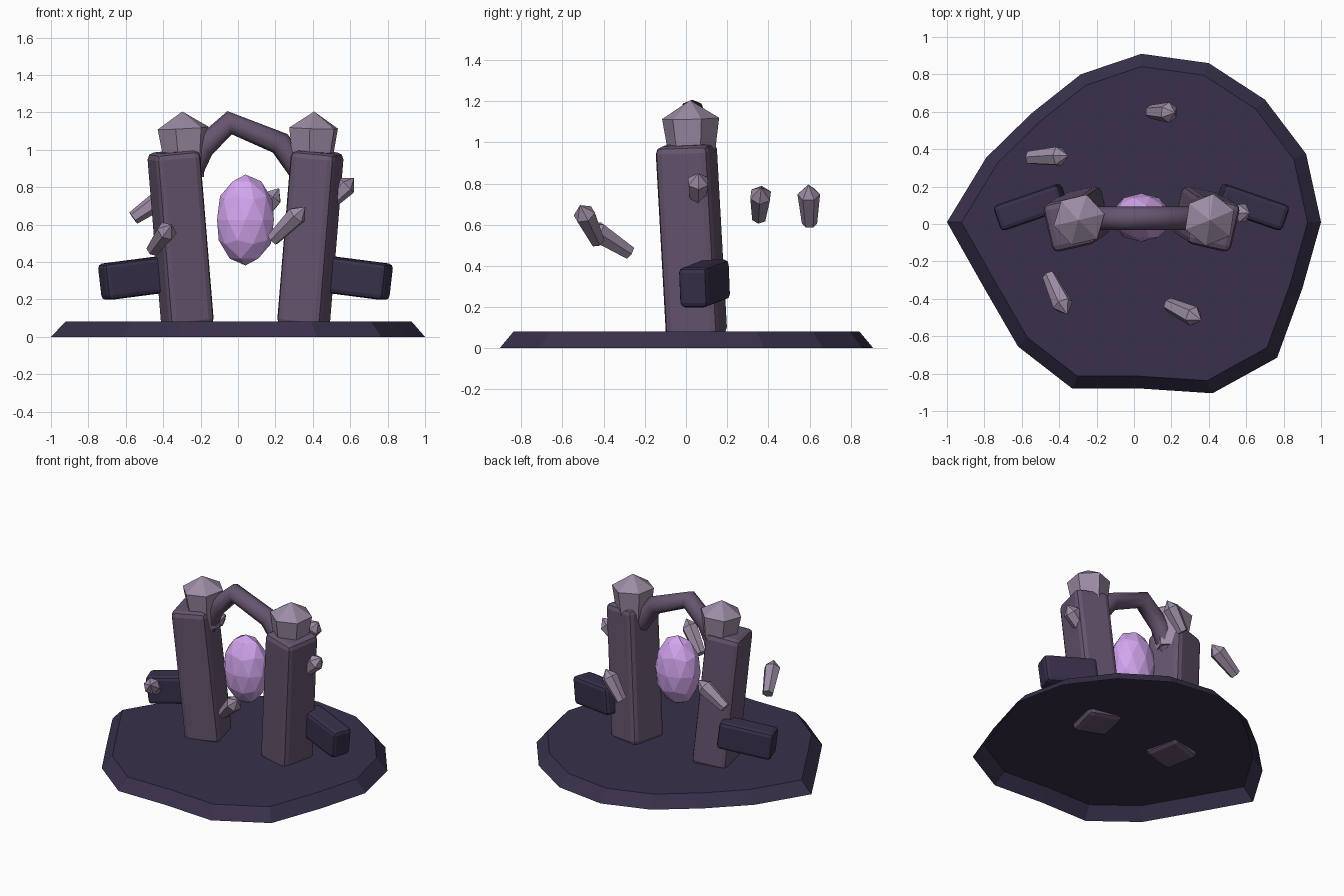
import bpy, bmesh, math
from mathutils import Vector, Matrix

if "Cube" in bpy.data.objects:
    bpy.data.objects.remove(bpy.data.objects["Cube"])

CX, CY = 0.04, 0.03  # centre line of the gateway


def material(name, rgb):
    m = bpy.data.materials.new(name)
    m.diffuse_color = (*rgb, 1)
    m.use_nodes = True
    m.node_tree.nodes["Principled BSDF"].inputs["Base Color"].default_value = m.diffuse_color
    return m


DARK = material("dark_stone", (0.04, 0.03, 0.07))
STONE = material("pillar_stone", (0.13, 0.09, 0.155))
CRYSTAL = material("pale_crystal", (0.33, 0.26, 0.37))
GLOW = material("lilac_core", (0.65, 0.38, 0.86))


def make_object(name, bm, mat):
    me = bpy.data.meshes.new(name)
    bm.to_mesh(me)
    bm.free()
    me.materials.append(mat)
    ob = bpy.data.objects.new(name, me)
    bpy.context.collection.objects.link(ob)
    return ob


def block(name, size, matrix, bevel, mat):
    bm = bmesh.new()
    bmesh.ops.create_cube(bm, size=1, matrix=matrix @ Matrix.Diagonal((*size, 1)))
    ob = make_object(name, bm, mat)
    mod = ob.modifiers.new("bevel", 'BEVEL')
    mod.width, mod.segments = bevel, 2
    return ob


def crystal(name, base, tip, r_base, r_rim, spin=0.0, sides=6):
    """Flaring prism with a pyramid point, running from base to tip."""
    base, tip = Vector(base), Vector(tip)
    axis = tip - base
    rot = axis.to_track_quat('Z', 'Y')
    bm = bmesh.new()

    def ring(t, r):
        return [bm.verts.new(base + axis * t + rot @ Vector(
            (r * math.cos(a), r * math.sin(a), 0)))
            for a in (spin + math.tau * i / sides for i in range(sides))]

    low, rim = ring(0, r_base), ring(0.75, r_rim)
    top = bm.verts.new(tip)
    bm.faces.new(low[::-1])
    for i in range(sides):
        j = (i + 1) % sides
        bm.faces.new((low[i], low[j], rim[j], rim[i]))
        bm.faces.new((rim[i], rim[j], top))
    return make_object(name, bm, CRYSTAL)


# Ground slab: irregular outline with a sloping rim, open underneath
outline = [(-1, .01), (-.79, .355), (-.55, .59), (-.285, .80), (.04, .91), (.40, .86),
           (.70, .665), (.92, .375), (1.0, .01), (.90, -.345), (.765, -.715),
           (.42, -.905), (.04, -.88), (-.33, -.88), (-.62, -.655), (-.805, -.335)]
outline.reverse()
bm = bmesh.new()
lower = [bm.verts.new((x, y, 0)) for x, y in outline]
upper = [bm.verts.new((CX + (x - CX) * .925, y * .925, .082)) for x, y in outline]
bm.faces.new(upper)
for i in range(len(outline)):
    j = (i + 1) % len(outline)
    bm.faces.new((lower[i], lower[j], upper[j], upper[i]))
make_object("ground_slab", bm, DARK)

# Leaning pillars and half-fallen side blocks, one pair per side
for side, label in ((-1, "left"), (1, "right")):
    lean = Vector((.082 * side, -.056, 1)).to_track_quat('Z', 'Y')
    lean = Vector((0, 0, 1)).rotation_difference(Vector((.082 * side, -.056, 1)))
    m = (Matrix.Translation((CX + side * .347, .026, .523)) @ lean.to_matrix().to_4x4()
         @ Matrix.Rotation(-side * math.radians(13), 4, 'Z'))
    block(label + "_pillar", (.245, .265, .94), m, .035, STONE)

    m = (Matrix.Translation((CX + side * .59, .09, .315))
         @ Matrix.Rotation(-side * math.radians(19), 4, 'Z')
         @ Matrix.Rotation(side * math.radians(7), 4, 'Y'))
    block(label + "_side_block", (.37, .145, .195), m, .025, DARK)

# Crystal caps on the pillars
crystal("left_cap_crystal", (-.28, .03, .85), (-.298, .02, 1.205), .1, .14, .25)
crystal("right_cap_crystal", (.395, .03, .85), (.407, .02, 1.205), .1, .14, .55)

# Crooked arch between the pillars
cu = bpy.data.curves.new("arch", 'CURVE')
cu.dimensions = '3D'
cu.bevel_depth, cu.bevel_resolution, cu.use_fill_caps = .063, 2, True
path = [(-.29, .80), (-.19, 1.01), (-.045, 1.145), (.225, 1.035), (.345, .87), (.385, .80)]
sp = cu.splines.new('POLY')
sp.points.add(len(path) - 1)
for p, (x, z) in zip(sp.points, path):
    p.co = (x, CY, z, 1)
sp.use_smooth = True
cu.materials.append(STONE)
bpy.context.collection.objects.link(bpy.data.objects.new("arch", cu))

# Faceted core hovering in the gateway
bm = bmesh.new()
bmesh.ops.create_icosphere(bm, subdivisions=2, radius=1, matrix=Matrix.Translation(
    (CX, .035, .625)) @ Matrix.Diagonal((.16, .13, .243, 1)))
make_object("core", bm, GLOW)

# Small crystals floating in a ring
shards = [((.09, .60, .605), (.22, .595, .795)),
          ((-.56, .355, .635), (-.35, .365, .78)),
          ((-.455, -.275, .465), (-.355, -.485, .6)),
          ((.185, -.43, .52), (.36, -.515, .695)),
          ((.46, .055, .69), (.62, .06, .85))]
for i, (base, tip) in enumerate(shards):
    crystal(f"floating_crystal_{i + 1}", base, tip, .037, .055, i * .4)
